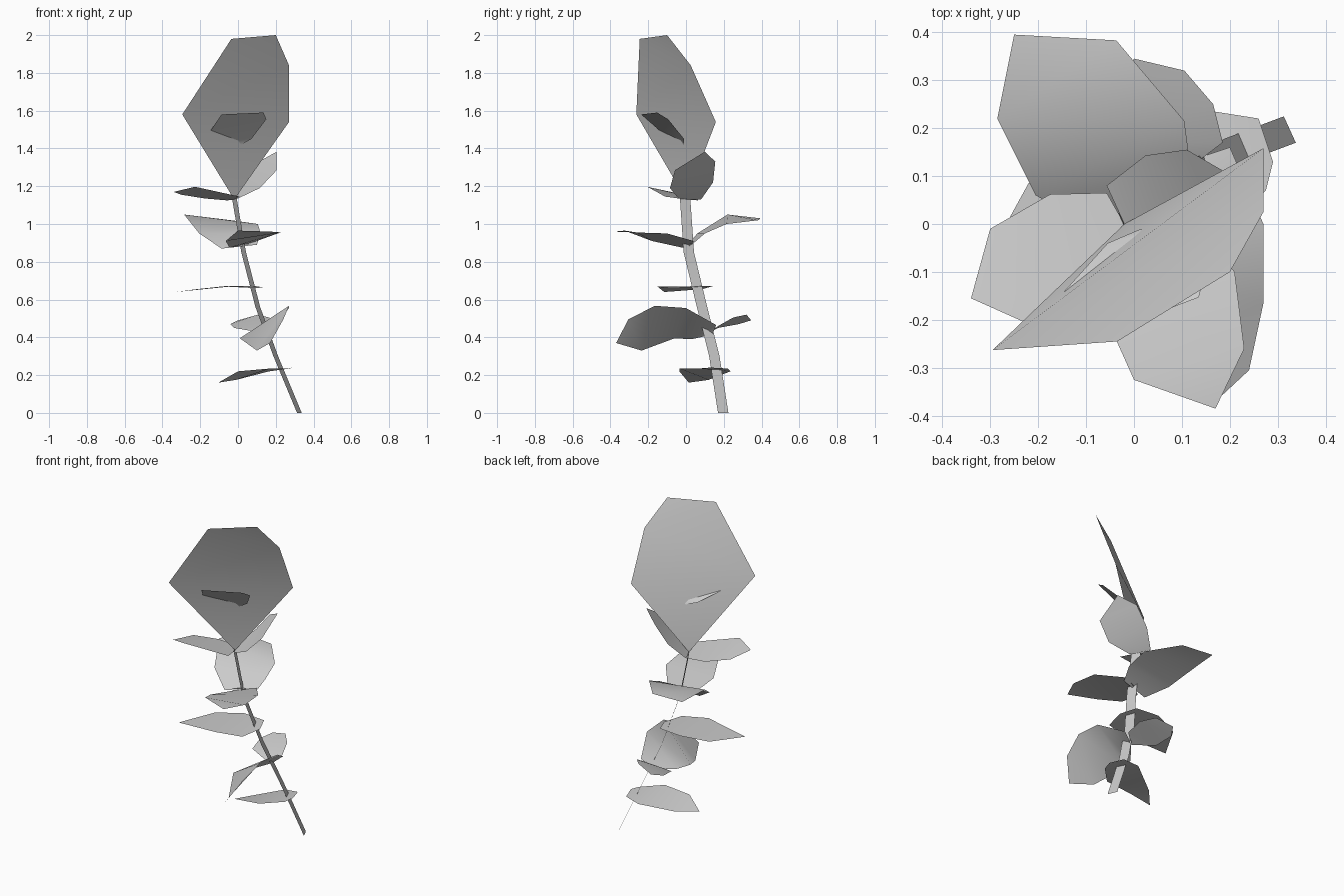
import bpy
from mathutils import Vector

# Remove the default cube only
cube = bpy.data.objects.get("Cube")
if cube:
    bpy.data.objects.remove(cube, do_unlink=True)


def make_material(name, value):
    material = bpy.data.materials.new(name)
    material.use_nodes = True
    colour = (value, value, value, 1)
    material.diffuse_color = colour
    material.node_tree.nodes["Principled BSDF"].inputs["Base Color"].default_value = colour
    return material


plant_grey = make_material("plant grey", 0.6)


def add_sheet(name, points, faces):
    """Thin smooth-shaded sheet from points and faces."""
    mesh = bpy.data.meshes.new(name)
    mesh.from_pydata([tuple(p) for p in points], [], faces)
    mesh.update()
    mesh.materials.append(plant_grey)
    mesh.shade_smooth()
    sheet = bpy.data.objects.new(name, mesh)
    bpy.context.collection.objects.link(sheet)
    return sheet


def add_leaf(name, *outline):
    """Leaf outline starting at its base, filled with cross strips up to the tip."""
    count = len(outline)
    faces = []
    low, high = 0, count
    while high - low > 1:
        corners = [low, low + 1, high - 1, high % count]
        face = list(dict.fromkeys(corners))
        if len(face) > 2:
            faces.append(face)
        low, high = low + 1, high - 1
    return add_sheet(name, outline, faces)


def add_ribbon(name, path, across):
    """Flat strip of constant width following a path."""
    points = []
    for centre in path:
        points += [Vector(centre) - across / 2, Vector(centre) + across / 2]
    faces = [(i, i + 1, i + 3, i + 2) for i in range(0, len(points) - 2, 2)]
    return add_sheet(name, points, faces)


# Flat leaning stem
add_ribbon("stem",
           [(-.02, -.005, 1.14), (.03, .015, .85), (.105, .085, .56),
            (.2, .15, .3), (.325, .197, 0)],
           Vector((-.025, .055, 0)))

# Large hood petal and the small cupped petal piercing it
add_leaf("hood_petal",
         (-.02, 0, 1.13), (-.295, -.263, 1.58), (-.035, -.245, 1.98),
         (.2, -.1, 2), (.27, .025, 1.84), (.27, .158, 1.54))
add_leaf("inner_petal",
         (.01, -.012, 1.415), (-.055, -.04, 1.435), (-.145, -.14, 1.495),
         (-.087, -.238, 1.58), (.135, -.153, 1.59), (.15, -.095, 1.555),
         (.071, -.01, 1.45))

# Leaves under the flower
add_leaf("collar_leaf",
         (-.02, 0, 1.13), (.01, -.11, 1.145), (-.228, -.205, 1.197),
         (-.34, -.155, 1.17), (-.3, -.01, 1.155), (-.175, .062, 1.135),
         (-.057, .065, 1.125))
add_leaf("upright_leaf",
         (-.02, 0, 1.13), (-.057, .08, 1.13), (.024, .143, 1.22),
         (.11, .155, 1.33), (.205, .1, 1.383), (.205, -.058, 1.285),
         (.115, -.085, 1.19), (0, -.04, 1.135))

# Leaves along the middle of the stem
add_leaf("upper_back_leaf",
         (.02, .02, .9), (-.087, -.01, .87), (-.205, .06, .95),
         (-.285, .22, 1.05), (-.25, .395, 1.03), (-.037, .383, 1.02),
         (.105, .215, 1), (.12, .1, .95), (.1, .03, .89))
add_leaf("upper_front_leaf",
         (.03, .03, .89), (-.045, -.02, .875), (-.065, -.18, .91),
         (0, -.325, .965), (.17, -.385, .96), (.23, -.26, .955),
         (.21, -.1, .95), (.1, .04, .91))
add_leaf("middle_side_leaf",
         (.13, .03, .665), (.09, .13, .672), (-.06, .145, .672),
         (-.22, .085, .655), (-.33, -.115, .64), (-.05, -.15, .668),
         (.1, -.1, .66))

# Leaves near the foot of the stem
add_leaf("lower_back_leaf",
         (.12, .12, .425), (-.02, .17, .45), (-.04, .28, .47),
         (0, .345, .49), (.105, .32, .52), (.165, .25, .505),
         (.185, .17, .46))
add_leaf("lower_front_leaf",
         (.14, .14, .415), (.05, .03, .39), (.01, -.06, .395),
         (.1, -.235, .33), (.17, -.37, .37), (.24, -.305, .495),
         (.27, -.165, .567), (.27, 0, .555), (.2, .16, .465))
add_leaf("bottom_leaf",
         (.29, .13, .24), (.275, .07, .235), (.17, -.035, .235),
         (0, -.035, .22), (-.105, .015, .16), (-.01, .12, .175),
         (.165, .235, .22), (.26, .22, .235))
